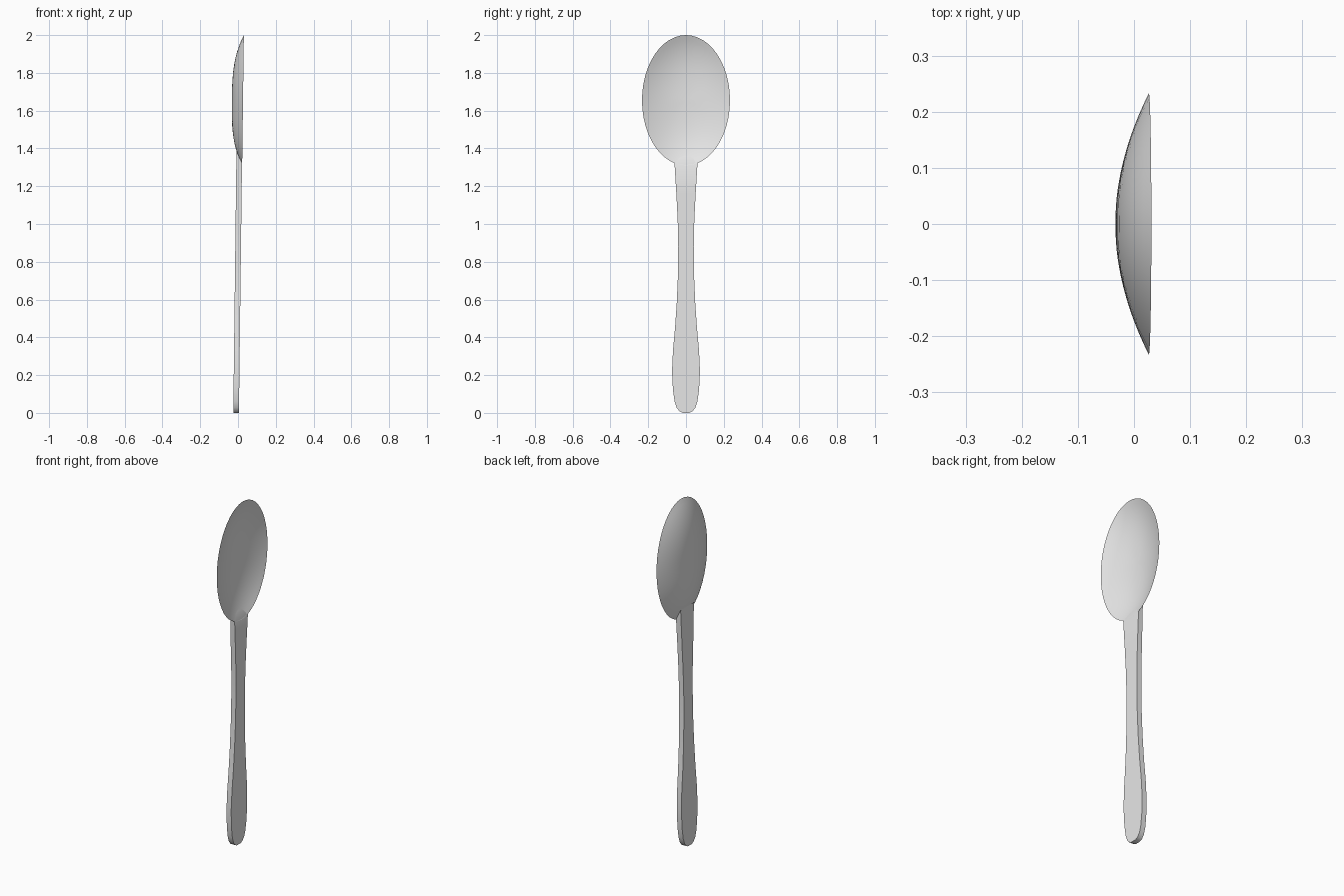
import bpy, bmesh, math

if "Cube" in bpy.data.objects:
    bpy.data.objects.remove(bpy.data.objects["Cube"], do_unlink=True)

metal = bpy.data.materials.new("light_grey_metal")
metal.use_nodes = True
GREY = (0.8, 0.8, 0.8, 1.0)
metal.diffuse_color = GREY
metal.node_tree.nodes["Principled BSDF"].inputs["Base Color"].default_value = GREY


def finish(bm, name, angle):
    bmesh.ops.recalc_face_normals(bm, faces=bm.faces)
    mesh = bpy.data.meshes.new(name)
    bm.to_mesh(mesh)
    bm.free()
    mesh.materials.append(metal)
    obj = bpy.data.objects.new(name, mesh)
    bpy.context.collection.objects.link(obj)
    bpy.ops.object.select_all(action='DESELECT')
    obj.select_set(True)
    bpy.context.view_layer.objects.active = obj
    bpy.ops.object.shade_smooth_by_angle(angle=math.radians(angle))


# Bowl: a thin oval shell, hollow towards +x, with a slightly tilted rim
MID_Z, HALF_Z, HALF_Y = 1.655, 0.345, 0.233
SEGMENTS, RINGS = 48, 12


def bowl_point(r, a, depth):
    z = MID_Z + HALF_Z * r * math.sin(a)
    rim_x = 0.0265 + 0.013 * (z - MID_Z)
    power = 2 + math.sin(a) ** 2
    return (rim_x - depth * (1 - r ** power), HALF_Y * r * math.cos(a), z)


bm = bmesh.new()


def ring(r, depth):
    return [bm.verts.new(bowl_point(r, math.tau * i / SEGMENTS, depth))
            for i in range(SEGMENTS)]


rim = ring(1, 0)
for depth in (0.059, 0.053):
    outer = rim
    for k in range(RINGS - 1, 0, -1):
        inner = ring(k / RINGS, depth)
        for i in range(SEGMENTS):
            j = (i + 1) % SEGMENTS
            bm.faces.new((outer[i], outer[j], inner[j], inner[i]))
        outer = inner
    centre = bm.verts.new(bowl_point(0, 0, depth))
    for i in range(SEGMENTS):
        bm.faces.new((outer[i], outer[(i + 1) % SEGMENTS], centre))
finish(bm, "bowl", 40)

# Handle: height and half width, from the rounded end up to the bowl
OUTLINE = [(0, 0.018), (0.008, 0.034), (0.027, 0.049), (0.06, 0.06),
           (0.12, 0.069), (0.22, 0.074), (0.33, 0.069), (0.45, 0.058),
           (0.58, 0.049), (0.72, 0.043), (0.88, 0.041), (1.02, 0.044),
           (1.16, 0.051), (1.322, 0.061)]
THICK = 0.03

bm = bmesh.new()
rows = []
for z, w in OUTLINE:
    last = z == OUTLINE[-1][0]
    row = []
    for side, y in ((0, -w), (0, w), (-1, w), (-1, -w)):
        # The back face runs further up, under the bowl
        top = z + 0.063 if last and side else z
        row.append(bm.verts.new((0.005 + 0.0122 * top + side * THICK, y, top)))
    rows.append(row)
for low, high in zip(rows, rows[1:]):
    for i in range(4):
        j = (i + 1) % 4
        bm.faces.new((low[i], low[j], high[j], high[i]))
bm.faces.new(rows[0])
bm.faces.new(rows[-1])
finish(bm, "handle", 45)
